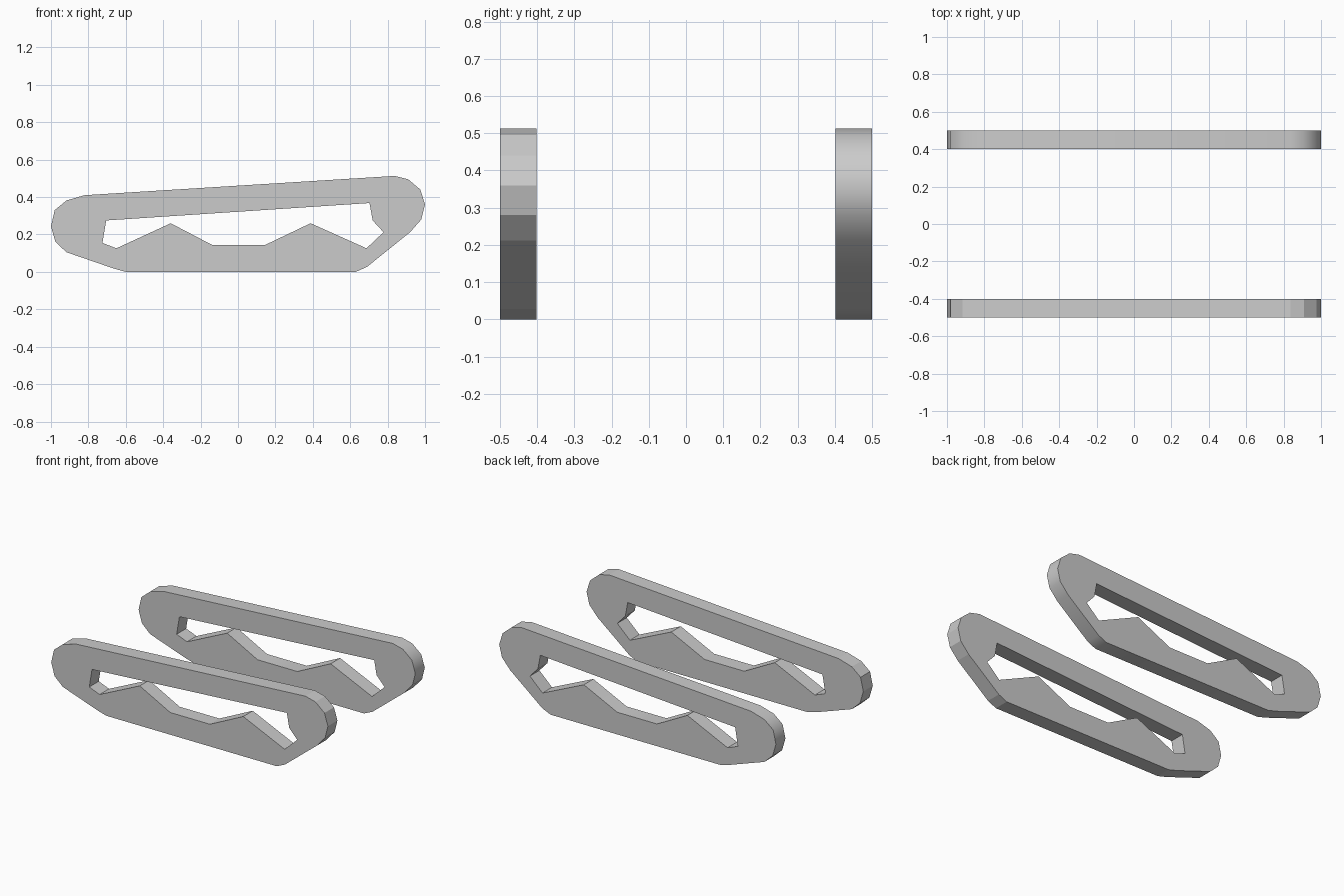
import bpy, bmesh
from math import radians

if "Cube" in bpy.data.objects:
    bpy.data.objects.remove(bpy.data.objects["Cube"])

# Side profile (x, z): outer outline and the slot between the runs
OUTER = [(-1.0, .243), (-.98, .33), (-.917, .382), (-.82, .41),
         (.837, .513), (.91, .495), (.975, .44), (1.0, .36), (.98, .28),
         (.92, .212), (.69, .027), (.63, 0), (-.60, 0), (-.665, .018),
         (-.917, .105), (-.976, .16)]
SLOT = [(-.705, .275), (.703, .368), (.72, .275), (.778, .212), (.687, .126),
        (.388, .26), (.147, .145), (-.14, .145), (-.36, .26), (-.65, .126),
        (-.725, .155)]
WIDTH = .098


def make_track(name, y0, smooth):
    bm = bmesh.new()
    edges = []
    for loop in (OUTER, SLOT):
        vs = [bm.verts.new((x, y0, z)) for x, z in loop]
        edges += [bm.edges.new((vs[i - 1], vs[i])) for i in range(len(vs))]
    # Fill the side plate around the slot, then give it thickness
    bmesh.ops.triangle_fill(bm, edges=edges, use_beauty=True, normal=(0, -1, 0))
    ext = bmesh.ops.extrude_face_region(bm, geom=bm.faces[:], use_keep_orig=True)
    moved = [g for g in ext["geom"] if isinstance(g, bmesh.types.BMVert)]
    bmesh.ops.translate(bm, verts=moved, vec=(0, WIDTH, 0))
    bmesh.ops.recalc_face_normals(bm, faces=bm.faces[:])
    # Merge the coplanar triangles of the side plates
    bmesh.ops.dissolve_limit(bm, angle_limit=radians(1),
                             verts=bm.verts[:], edges=bm.edges[:])
    bmesh.ops.triangulate(bm, faces=[f for f in bm.faces if len(f.verts) > 4])
    mesh = bpy.data.meshes.new(name)
    bm.to_mesh(mesh)
    bm.free()
    obj = bpy.data.objects.new(name, mesh)
    bpy.context.collection.objects.link(obj)
    if smooth:
        bpy.ops.object.select_all(action='DESELECT')
        obj.select_set(True)
        bpy.context.view_layer.objects.active = obj
        bpy.ops.object.shade_smooth_by_angle(angle=radians(45))
    return obj


# Two parallel track belts
make_track("near_track", -.5, False)
make_track("far_track", .5 - WIDTH, True)
